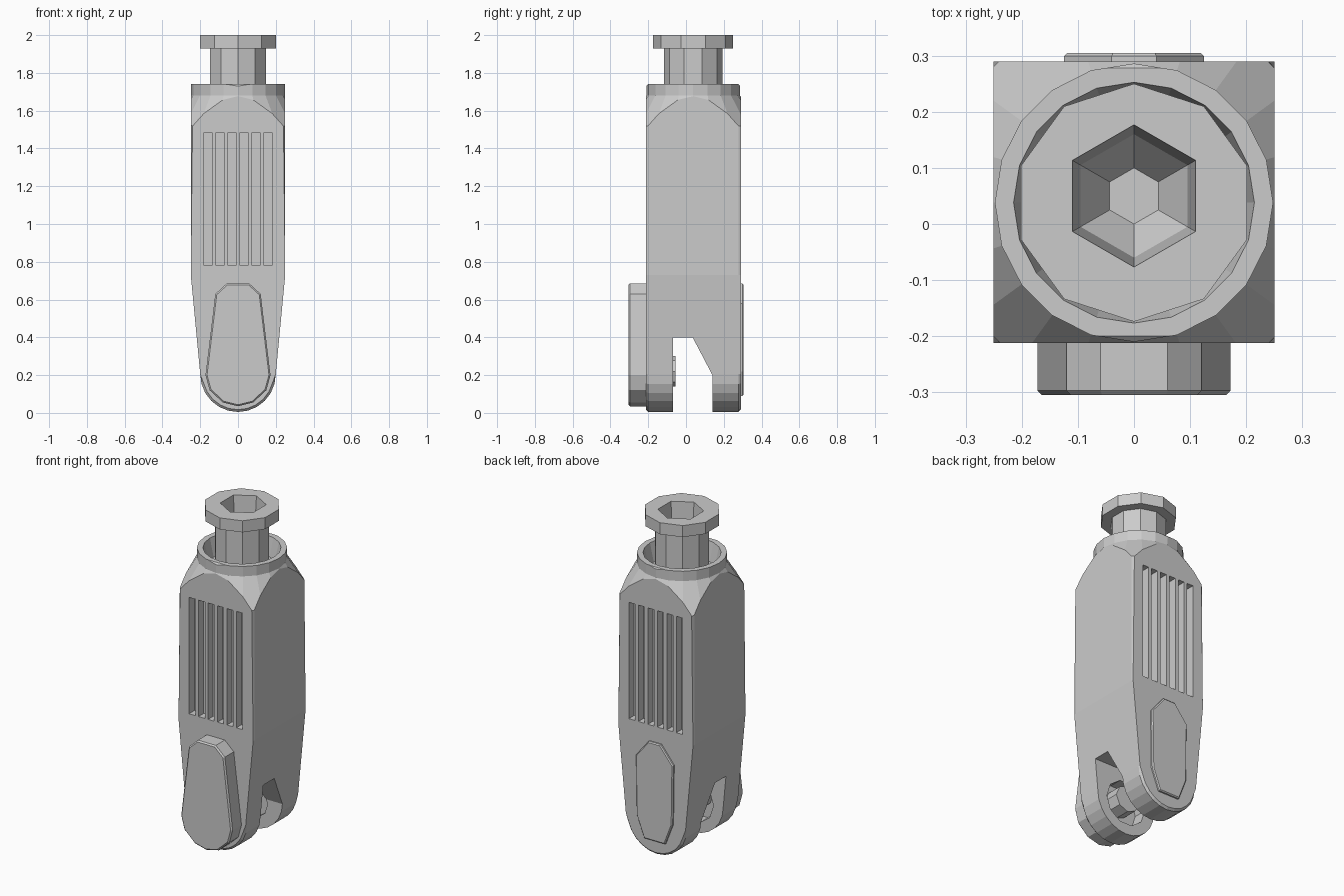
import bpy, bmesh, math
from mathutils import Matrix

if "Cube" in bpy.data.objects:
    bpy.data.objects.remove(bpy.data.objects["Cube"], do_unlink=True)

grey = bpy.data.materials.new("plain_grey")
grey.use_nodes = True
COLOUR = (0.6, 0.6, 0.6, 1)
grey.diffuse_color = COLOUR
grey.node_tree.nodes["Principled BSDF"].inputs["Base Color"].default_value = COLOUR

AXIS_Y = 0.038            # depth position of the neck axis
FRONT, BACK = -0.212, 0.29


def make(name, bm):
    bmesh.ops.recalc_face_normals(bm, faces=bm.faces)
    mesh = bpy.data.meshes.new(name)
    bm.to_mesh(mesh)
    bm.free()
    obj = bpy.data.objects.new(name, mesh)
    bpy.context.collection.objects.link(obj)
    mesh.materials.append(grey)
    return obj


def prism(name, points, start, end, axis="y", bevel=0):
    """Extrude an outline: (x, z) along y, or (y, z) along x."""
    bm = bmesh.new()
    place = (lambda a, b, d: (a, d, b)) if axis == "y" else (lambda a, b, d: (d, a, b))
    lo = [bm.verts.new(place(a, b, start)) for a, b in points]
    hi = [bm.verts.new(place(a, b, end)) for a, b in points]
    first, last = bm.faces.new(lo), bm.faces.new(hi)
    for i in range(len(points)):
        j = (i + 1) % len(points)
        bm.faces.new((lo[i], lo[j], hi[j], hi[i]))
    if bevel:
        bmesh.ops.bevel(bm, geom=list(first.edges) + list(last.edges),
                        offset=bevel, segments=1, affect="EDGES")
    return make(name, bm)


def lathe(name, profile, sides, turn=0, y=AXIS_Y):
    """Spin a closed (radius, z) profile whose ends lie on the axis."""
    bm = bmesh.new()
    rings = []
    for r, z in profile:
        rings.append([bm.verts.new((r * math.cos(turn + math.tau * i / sides),
                                    y + r * math.sin(turn + math.tau * i / sides), z))
                      for i in range(sides)])
    for a, b in zip(rings, rings[1:]):
        for i in range(sides):
            j = (i + 1) % sides
            bm.faces.new((a[i], a[j], b[j], b[i]))
    bm.faces.new(rings[0])
    bm.faces.new(rings[-1])
    return make(name, bm)


def disc(name, radius, sides, z, y0, y1):
    points = [(radius * math.cos(math.tau * i / sides),
               z + radius * math.sin(math.tau * i / sides)) for i in range(sides)]
    return prism(name, points, y0, y1)


def mirrored(half):
    return half + [(-x, z) for x, z in reversed(half) if x > 0]


def combine(target, tool, operation="DIFFERENCE"):
    mod = target.modifiers.new(operation.lower(), "BOOLEAN")
    mod.operation, mod.object, mod.solver = operation, tool, "EXACT"
    bpy.context.view_layer.objects.active = target
    bpy.ops.object.modifier_apply(modifier=mod.name)
    bpy.data.objects.remove(tool, do_unlink=True)


# Body: tapered outline with a rounded foot
arc = [(0.2 * math.sin(a), 0.205 - 0.2 * math.cos(a))
       for a in (math.radians(15 * i) for i in range(7))]
body = prism("body", mirrored(arc + [(0.25, 0.73), (0.25, 1.74)]), FRONT, BACK, bevel=0.012)

# Sloping shoulders that turn the square top into a round collar
shoulder = lathe("shoulder_cutter", [(0.5, -0.1), (0.5, 1.25), (0.35, 1.52), (0.248, 1.68),
                                     (0.248, 1.8)], 20)
combine(body, shoulder, "INTERSECT")
combine(body, lathe("collar_recess_cutter", [(0.19, 1.63), (0.228, 1.8)], 20))

# Fork gap between the two prongs
combine(body, prism("fork_cutter", [(-0.07, -0.1), (-0.07, 0.4), (0.035, 0.4),
                                    (0.14, 0.2), (0.14, -0.1)], -0.5, 0.5, "x"))

# Vent slots on the front and the back
for face_y in (FRONT, BACK):
    for i in range(6):
        x = (i - 2.5) * 0.0635
        combine(body, prism("slot_cutter", [(x - 0.021, 0.78), (x + 0.021, 0.78),
                                            (x + 0.021, 1.485), (x - 0.021, 1.485)],
                            face_y - 0.05, face_y + 0.05))

# Round sockets on the inner faces of the prongs, with a central boss
combine(body, disc("front_socket_cutter", 0.135, 10, 0.2, -0.15, -0.05))
combine(body, disc("back_socket_cutter", 0.1, 10, 0.17, 0.12, 0.18))
disc("socket_boss", 0.08, 8, 0.22, -0.16, -0.055)

# Raised pad on the front and thin plate on the back
prism("front_pad", mirrored([(0, 0.035), (0.08, 0.055), (0.15, 0.12), (0.172, 0.2),
                             (0.12, 0.63), (0.06, 0.685)]), -0.305, FRONT + 0.01, bevel=0.008)
prism("back_plate", mirrored([(0.07, 0.09), (0.12, 0.22), (0.125, 0.58), (0.04, 0.685)]),
      BACK - 0.01, 0.305, bevel=0.006)

# Neck with a flared head and an open socket
neck = lathe("neck", [(0.155, 1.6), (0.155, 1.93), (0.212, 1.93), (0.212, 2.0)], 10,
             turn=math.radians(18))
combine(neck, lathe("neck_hole_cutter", [(0.05, 1.72), (0.11, 1.8), (0.135, 2.1)], 6,
                    turn=math.radians(30), y=0.05))
